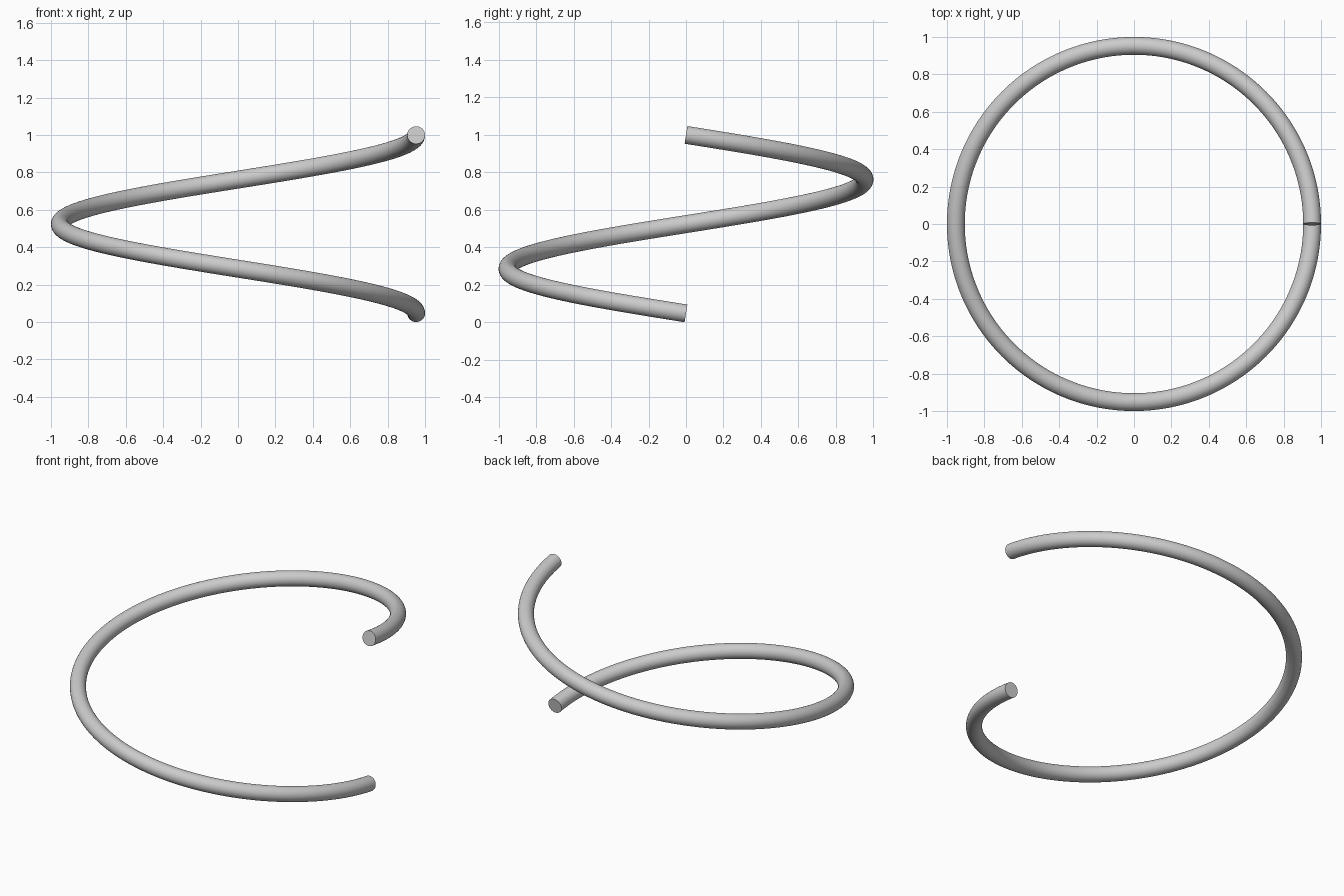
import bpy, bmesh, math
from mathutils import Vector

if "Cube" in bpy.data.objects:
    bpy.data.objects.remove(bpy.data.objects["Cube"])

R, TUBE, PITCH = 0.9524, 0.0476, 0.9524   # coil radius, wire radius, rise per turn
STEPS, SIDES = 192, 48
SLOPE = math.atan2(PITCH, 2 * math.pi * R)
Z0 = TUBE * math.cos(SLOPE)

bm = bmesh.new()

# Wire cross-sections, each square to the helix path (clockwise, rising)
rings = []
for i in range(STEPS + 1):
    t = i / STEPS
    a = -2 * math.pi * t
    out = Vector((math.cos(a), math.sin(a), 0))
    along = Vector((math.sin(a) * math.cos(SLOPE), -math.cos(a) * math.cos(SLOPE), math.sin(SLOPE)))
    up = along.cross(out)
    centre = out * R + Vector((0, 0, Z0 + PITCH * t))
    ring = []
    for j in range(SIDES):
        b = 2 * math.pi * j / SIDES
        ring.append(bm.verts.new(centre + TUBE * (out * math.cos(b) + up * math.sin(b))))
    rings.append(ring)

# Wire skin
for r0, r1 in zip(rings, rings[1:]):
    for j in range(SIDES):
        k = (j + 1) % SIDES
        bm.faces.new((r0[j], r0[k], r1[k], r1[j]))

# Flat end caps
bm.faces.new(rings[0][::-1])
bm.faces.new(rings[-1])
bmesh.ops.recalc_face_normals(bm, faces=bm.faces)

mesh = bpy.data.meshes.new("helix_coil")
bm.to_mesh(mesh)
bm.free()
coil = bpy.data.objects.new("helix_coil", mesh)
bpy.context.collection.objects.link(coil)

# Smooth wire with crisp ends
bpy.context.view_layer.objects.active = coil
coil.select_set(True)
bpy.ops.object.shade_smooth_by_angle(angle=math.radians(30))
